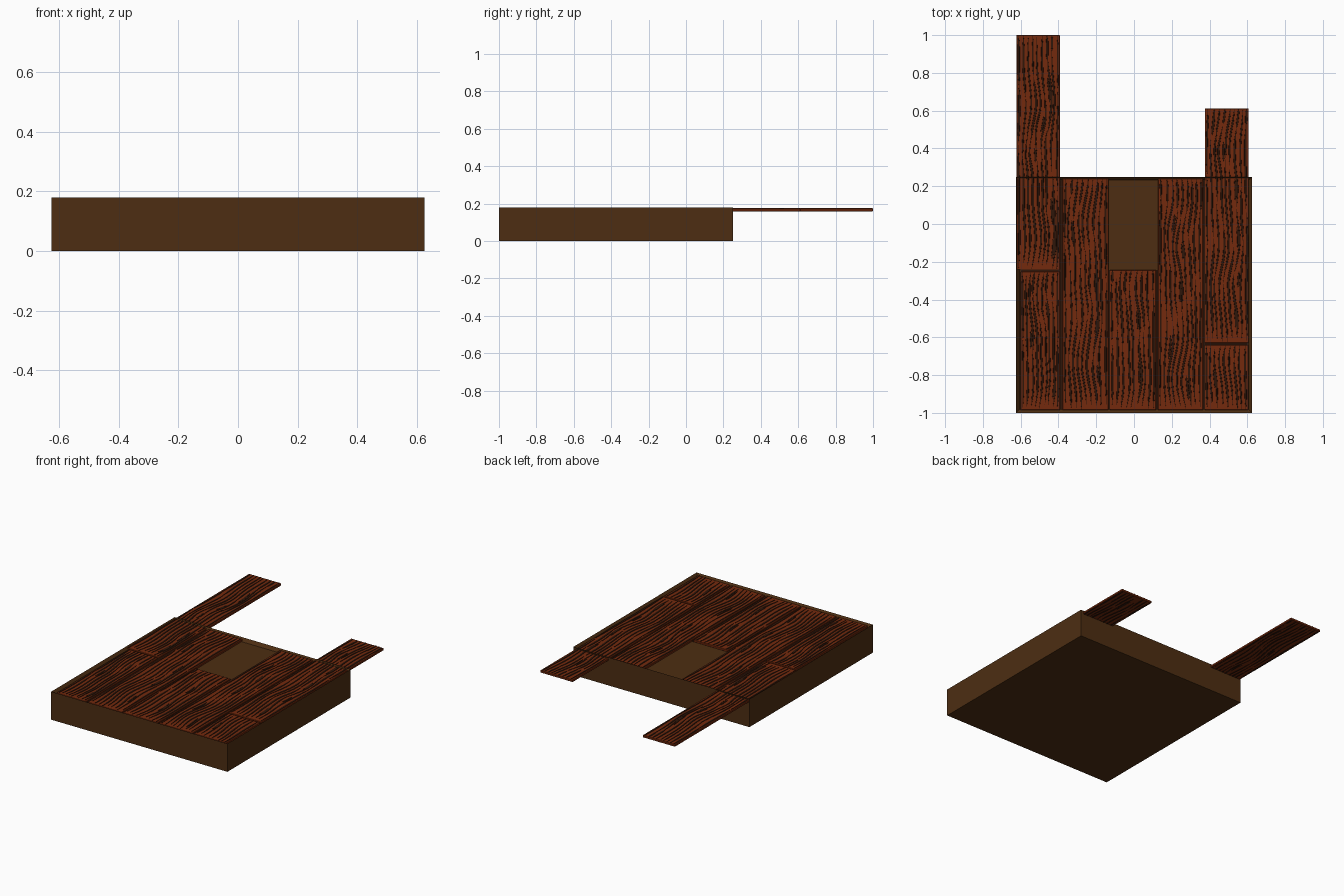
import bpy, bmesh, math, random

if "Cube" in bpy.data.objects:
    bpy.data.objects.remove(bpy.data.objects["Cube"])

random.seed(7)


def material(name, rgb):
    m = bpy.data.materials.new(name)
    m.diffuse_color = (*rgb, 1)
    m.use_nodes = True
    m.node_tree.nodes["Principled BSDF"].inputs["Base Color"].default_value = m.diffuse_color
    return m


FRAME = material("frame brown", (0.075, 0.027, 0.006))
WOOD = material("red wood", (0.175, 0.023, 0.004))
GRAIN = material("dark grain", (0.028, 0.008, 0.003))


def finish(bm, name, mat):
    bmesh.ops.recalc_face_normals(bm, faces=bm.faces)
    me = bpy.data.meshes.new(name)
    bm.to_mesh(me)
    bm.free()
    me.materials.append(mat)
    ob = bpy.data.objects.new(name, me)
    bpy.context.collection.objects.link(ob)
    return ob


def box(bm, x0, x1, y0, y1, z0, z1):
    vs = bmesh.ops.create_cube(bm, size=1)["verts"]
    for v in vs:
        v.co.x = x0 if v.co.x < 0 else x1
        v.co.y = y0 if v.co.y < 0 else y1
        v.co.z = z0 if v.co.z < 0 else z1
    return vs


def ribbon(bm, centre, y0, y1, width, z0, z1):
    """Thin raised strip along y with tapered ends."""
    n = max(6, int((y1 - y0) / 0.03))
    prev = None
    for i in range(n + 1):
        t = i / n
        y = y0 + (y1 - y0) * t
        x = centre(y)
        w = width / 2 * (0.12 + 0.88 * min(1, 5 * t, 5 * (1 - t)))
        ring = [bm.verts.new(p) for p in
                ((x - w, y, z0), (x + w, y, z0), (x + w * .8, y, z1), (x - w * .8, y, z1))]
        if prev:
            for k in range(4):
                bm.faces.new((prev[k], prev[k - 1], ring[k - 1], ring[k]))
        else:
            bm.faces.new(ring)
        prev = ring
    bm.faces.new(prev)


def plank(name, x0, x1, y0, y1):
    # board
    bm = bmesh.new()
    box(bm, x0, x1, y0, y1, 0.159, 0.173)
    board = finish(bm, name, WOOD)
    bev = board.modifiers.new("soft edge", "BEVEL")
    bev.width, bev.segments = 0.002, 1

    # grain lines flowing around long knots, on both broad faces
    w, lines = x1 - x0, 9
    step = w / lines
    bm = bmesh.new()
    for z0, z1 in ((0.1725, 0.1755), (0.1595, 0.1578)):
        ph = random.uniform(0, 6.28)
        knots = []
        y = y0 + random.uniform(0.08, 0.2)
        while y < y1 - 0.08:
            knots.append((x0 + step * random.randint(2, lines - 2), y, random.uniform(0.05, 0.10)))
            y += random.uniform(0.15, 0.3)

        def flow(u):
            edge = math.sin(math.pi * (u - x0) / w)

            def f(y):
                x = u + edge * (0.012 * math.sin(9 * y + ph) + 0.006 * math.sin(17 * y + 2 * ph))
                for kx, ky, kl in knots:
                    d = u - kx
                    x += math.copysign(0.011, d) * edge * math.exp(-((y - ky) / kl) ** 2 - abs(d) / 0.04)
                return x
            return f

        for i in range(lines):
            u = x0 + step * (i + 0.5)
            y = y0 + random.uniform(0, 0.03)
            while y < y1 - 0.06:
                end = min(y + random.uniform(0.25, 0.7), y1 - 0.002)
                ribbon(bm, flow(u + random.uniform(-.003, .003)), y, end,
                       random.uniform(0.009, 0.014), z0, z1)
                y = end + random.uniform(-0.02, 0.02)
        # knot hearts
        for kx, ky, kl in knots:
            ribbon(bm, flow(kx + 0.0001), max(y0, ky - kl * .7), min(y1, ky + kl * .7), 0.012, z0, z1)
    finish(bm, name + "_grain", GRAIN)


# closed base with a shallow recess inside a raised rim
bm = bmesh.new()
box(bm, -0.625, 0.625, -1.0, 0.25, 0, 0.18)
top = max(bm.faces, key=lambda f: f.calc_center_median().z)
bmesh.ops.inset_region(bm, faces=[top], thickness=0.025)
for v in top.verts:
    v.co.z = 0.16
finish(bm, "base_tray", FRAME)

# floor boards, two of them overhanging the back edge
for name, dims in {
    "left_front_plank": (-0.60, -0.392, -0.985, -0.252),
    "left_long_plank": (-0.622, -0.392, -0.242, 1.0),
    "inner_left_plank": (-0.378, -0.136, -0.985, 0.24),
    "middle_short_plank": (-0.128, 0.117, -0.985, -0.243),
    "inner_right_plank": (0.127, 0.365, -0.985, 0.24),
    "right_front_plank": (0.375, 0.605, -0.985, -0.640),
    "right_long_plank": (0.375, 0.607, -0.630, 0.612),
}.items():
    plank(name, *dims)

# dark joints between boards
bm = bmesh.new()
for x0, x1, y0, y1 in ((-0.392, -0.378, -0.98, 0.23), (-0.136, -0.128, -0.98, -0.243),
                       (0.117, 0.127, -0.98, -0.243), (0.365, 0.375, -0.98, 0.23),
                       (-0.60, -0.392, -0.252, -0.242), (0.375, 0.60, -0.640, -0.630)):
    box(bm, x0, x1, y0, y1, 0.158, 0.166)
finish(bm, "board_joints", GRAIN)
